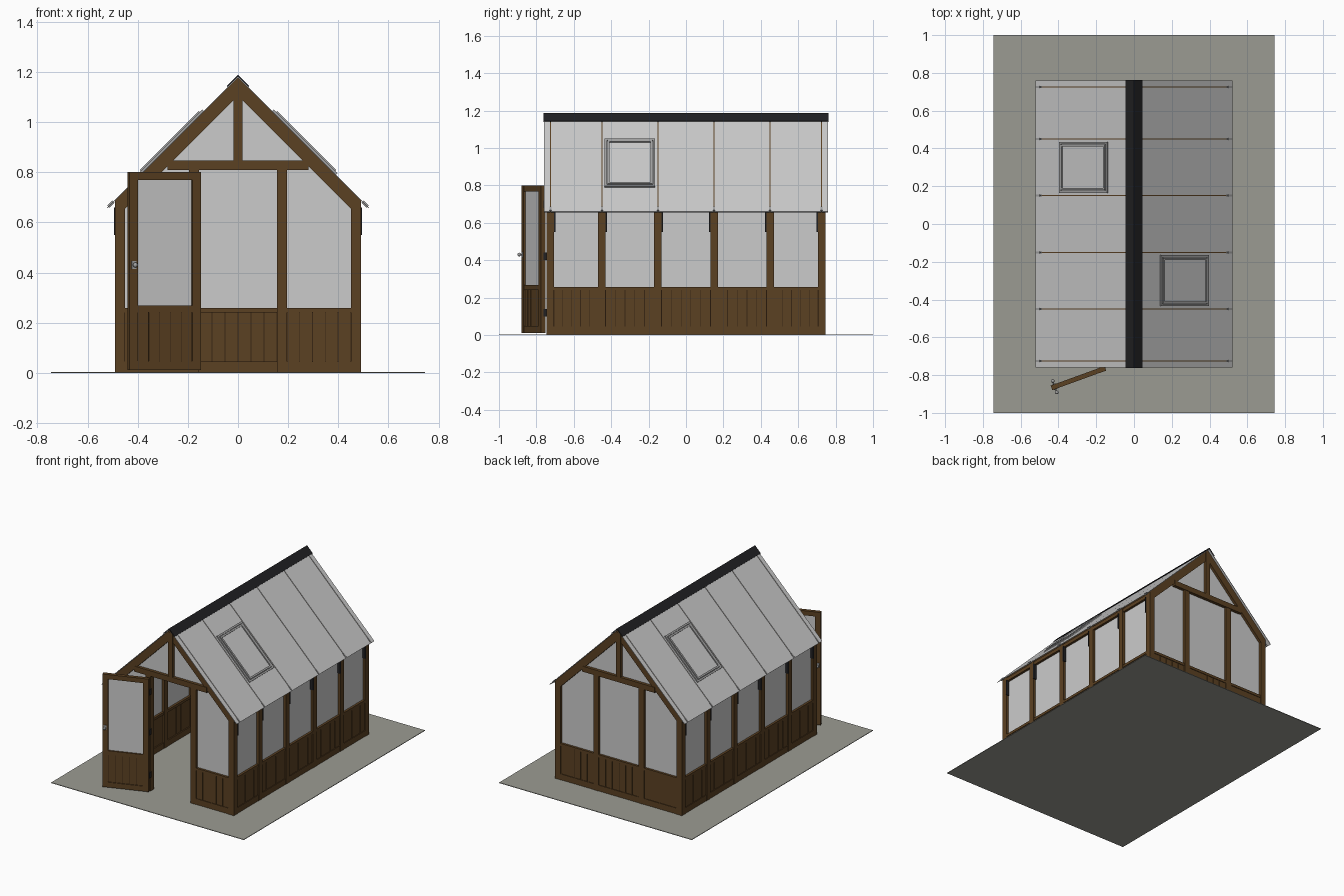
import bpy, bmesh, math
from mathutils import Matrix, Vector

if "Cube" in bpy.data.objects:
    bpy.data.objects.remove(bpy.data.objects["Cube"])


def material(name, rgb):
    m = bpy.data.materials.new(name)
    m.diffuse_color = (*rgb, 1)
    m.use_nodes = True
    m.node_tree.nodes["Principled BSDF"].inputs["Base Color"].default_value = m.diffuse_color
    return m


WOOD = material("brown wood", (0.105, 0.052, 0.016))
GLASS = material("pale glass", (0.60, 0.60, 0.60))
BLACK = material("black metal", (0.015, 0.015, 0.017))
STEEL = material("grey metal", (0.36, 0.36, 0.36))
STONE = material("stone paving", (0.33, 0.33, 0.29))
GROOVE = material("dark groove wood", (0.04, 0.019, 0.007))


def box(bm, x, y, z, mat=Matrix()):
    """Box from three (min, max) ranges, placed by a matrix."""
    c = Vector([(a + b) / 2 for a, b in (x, y, z)])
    s = [abs(b - a) for a, b in (x, y, z)]
    bmesh.ops.create_cube(bm, size=1, matrix=mat @ Matrix.Translation(c) @ Matrix.Diagonal((*s, 1)))


def prism(bm, pts, y0, y1):
    """Extrude an x-z outline along y."""
    front = [bm.verts.new((x, y0, z)) for x, z in pts]
    back = [bm.verts.new((x, y1, z)) for x, z in pts]
    bm.faces.new(front)
    bm.faces.new(back[::-1])
    n = len(pts)
    for i in range(n):
        bm.faces.new((front[i], front[(i + 1) % n], back[(i + 1) % n], back[i]))


def finish(name, bm, mat):
    bmesh.ops.recalc_face_normals(bm, faces=bm.faces)
    me = bpy.data.meshes.new(name)
    bm.to_mesh(me)
    bm.free()
    me.materials.append(mat)
    ob = bpy.data.objects.new(name, me)
    bpy.context.collection.objects.link(ob)
    return ob


def planks(wood, back, a, b, z, mat, count):
    """Row of boards along local x with a dark backing; local y = 0 is the wall centre."""
    w = (b - a) / count
    for i in range(count):
        box(wood, (a + i * w + 0.0015, a + (i + 1) * w - 0.0015), (-0.012, 0.012), z, mat)
    box(back, (a, b), (-0.008, 0.008), z, mat)


W, L, T = 0.49, 0.745, 0.04          # half width, half length, timber size
RIDGE = 1.176
SILL = (0.24, 0.258)
BAYS = [-0.745 + T / 2, -0.45, -0.15, 0.15, 0.45, 0.745 - T / 2]

# Paving slab
bm = bmesh.new()
box(bm, (-0.745, 0.745), (-1, 1), (0, 0.004))
finish("paving_slab", bm, STONE)

side, gable, boards, grooves = (bmesh.new() for _ in range(4))
glass, brackets, rafters = (bmesh.new() for _ in range(3))

# Long walls: posts, rails, boards, glass and brackets
for s in (-1, 1):
    xr = (s * (W - T), s * W)
    for i, y in enumerate(BAYS):
        box(side, xr, (y - T / 2, y + T / 2), (0.004, 0.675))
        e = y + (0.0225 if i < 3 else -0.0225)
        box(brackets, (s * (W - 0.028), s * (W + 0.004)), (e - 0.004, e + 0.004), (0.55, 0.66))
    for z in ((0.004, 0.045), SILL, (0.655, 0.68)):
        box(side, (s * (W - T + 0.002), s * (W - 0.002)), (-L + 0.002, L - 0.002), z)
    turn = Matrix.Translation((s * (W - 0.018), 0, 0)) @ Matrix.Rotation(math.pi / 2, 4, 'Z')
    for a, b in zip(BAYS, BAYS[1:]):
        planks(boards, grooves, a + T / 2, b - T / 2, (0.045, 0.24), turn, 5)
    box(glass, (s * 0.468, s * 0.472), (-0.72, 0.72), (0.258, 0.657))

# Gable walls: frame, boards and glass
for s in (-1, 1):
    y0, y1 = s * (L - T), s * L
    for m in (-1, 1):
        prism(gable, [(m * x, z) for x, z in
                      ((0, 1.176), (W, 0.686), (W, 0.667), (0.47, 0.655), (0.455, 0.65), (0, 1.105))],
              y0, y1)
        box(gable, (m * 0.155, m * 0.195), (y0, y1), (0.004, 0.812))
        for z in ((0.004, 0.045), SILL):
            box(gable, (m * 0.195, m * 0.452), (y0, s * (L - 0.002)), z)
        planks(boards, grooves, m * 0.195, m * 0.45, (0.045, 0.24),
               Matrix.Translation((0, s * (L - 0.018), 0)), 5)
        prism(glass, [(m * x, z) for x, z in
                      ((0.175, 0.257), (0.465, 0.257), (0.465, 0.67), (0.305, 0.83), (0.175, 0.83))],
              s * 0.723, s * 0.727)
    box(gable, (-0.282, 0.282), (y0, y1 + s * 0.003), (0.808, 0.846))
    box(gable, (-0.018, 0.018), (y0, y1 + s * 0.002), (0.84, 1.155))
    prism(glass, [(-0.305, 0.83), (0.305, 0.83), (0, 1.135)], s * 0.723, s * 0.727)

# Middle of the rear gable, where the front has its doorway
for z in ((0.004, 0.045), SILL):
    box(gable, (-0.155, 0.155), (L - T, L - 0.002), z)
planks(boards, grooves, -0.155, 0.155, (0.045, 0.24), Matrix.Translation((0, L - 0.018, 0)), 6)
box(glass, (-0.16, 0.16), (0.723, 0.727), (0.257, 0.82))

# Inner rafters and ridge beam
for y in BAYS[1:-1]:
    for m in (-1, 1):
        prism(rafters, [(m * x, z) for x, z in
                        ((0, 1.174), (W, 0.684), (W, 0.66), (0.46, 0.66), (0, 1.12))],
              y - 0.014, y + 0.014)
box(rafters, (-0.014, 0.014), (-0.705, 0.705), (1.10, 1.158))

finish("side_wall_frames", side, WOOD)
finish("gable_frames", gable, WOOD)
finish("wall_boards", boards, WOOD)
finish("board_grooves", grooves, GROOVE)
finish("wall_glass", glass, GLASS)
finish("post_brackets", brackets, BLACK)
finish("roof_rafters", rafters, WOOD)

# Roof: local x runs down the slope, local z points out of it
panes, cap, vents, clips = (bmesh.new() for _ in range(4))
edges = [-0.76] + BAYS + [0.76]
for turn in (0, math.pi):
    slope = (Matrix.Rotation(turn, 4, 'Z') @ Matrix.Translation((0, 0, RIDGE))
             @ Matrix.Rotation(math.pi / 4, 4, 'Y'))
    for a, b in zip(edges, edges[1:]):
        box(panes, (0, 0.735), (a + (0.0025 if a > -0.76 else 0), b - (0.0025 if b < 0.76 else 0)),
            (0, 0.004), slope)
    box(cap, (-0.008, 0.054), (-0.762, 0.762), (0.003, 0.009), slope)
    for y in BAYS:
        box(clips, (0.70, 0.728), (y - 0.005, y + 0.005), (-0.004, 0.009), slope)
    # Roof vent: double frame round a raised pane
    u0, u1, v0, v1 = 0.19, 0.55, -0.435, -0.165
    for inset, w, top in ((0, 0.012, 0.012), (0.014, 0.012, 0.017)):
        a, b, c, d = u0 + inset, u1 - inset, v0 + inset, v1 - inset
        for u in ((a, a + w), (b - w, b)):
            box(vents, u, (c, d), (0.004, top), slope)
        for v in ((c, c + w), (d - w, d)):
            box(vents, (a + w, b - w), v, (0.004, top), slope)
    box(panes, (u0 + 0.02, u1 - 0.02), (v0 + 0.02, v1 - 0.02), (0.004, 0.010), slope)
finish("roof_panes", panes, GLASS)
finish("ridge_cap", cap, BLACK)
finish("roof_vent_frames", vents, STEEL)
finish("pane_clips", clips, STEEL)

# Open door, built along local x from its hinge
hinge = Matrix.Translation((-0.152, -0.764, 0)) @ Matrix.Rotation(math.radians(200), 4, 'Z')
frame, dboards, dgroove, dglass, knob, hinges = (bmesh.new() for _ in range(6))
DW = 0.303
for x in ((0, 0.036), (DW - 0.036, DW)):
    box(frame, x, (-0.013, 0.013), (0.012, 0.80), hinge)
for z in ((0.012, 0.048), (0.24, 0.268), (0.768, 0.80)):
    box(frame, (0.036, DW - 0.036), (-0.0125, 0.0125), z, hinge)
planks(dboards, dgroove, 0.036, DW - 0.036, (0.048, 0.24), hinge @ Matrix.Diagonal((1, 0.6, 1, 1)), 5)
box(dglass, (0.034, DW - 0.034), (-0.002, 0.002), (0.266, 0.77), hinge)
for s in (-1, 1):
    box(knob, (DW - 0.028, DW - 0.008), (s * 0.013, s * 0.016), (0.415, 0.445), hinge)
    bmesh.ops.create_cone(knob, cap_ends=True, segments=8, radius1=0.004, radius2=0.004, depth=0.014,
                          matrix=hinge @ Matrix.Translation((DW - 0.018, s * 0.021, 0.43))
                          @ Matrix.Rotation(math.pi / 2, 4, 'X'))
    bmesh.ops.create_uvsphere(knob, u_segments=12, v_segments=8, radius=0.010,
                              matrix=hinge @ Matrix.Translation((DW - 0.018, s * 0.032, 0.43)))
for z in (0.12, 0.42, 0.70):
    box(hinges, (-0.160, -0.150), (-0.762, -0.742), (z - 0.02, z + 0.02))
finish("door_frame", frame, WOOD)
finish("door_boards", dboards, WOOD)
finish("door_grooves", dgroove, GROOVE)
finish("door_glass", dglass, GLASS)
finish("door_knob", knob, STEEL)
finish("door_hinges", hinges, BLACK)
